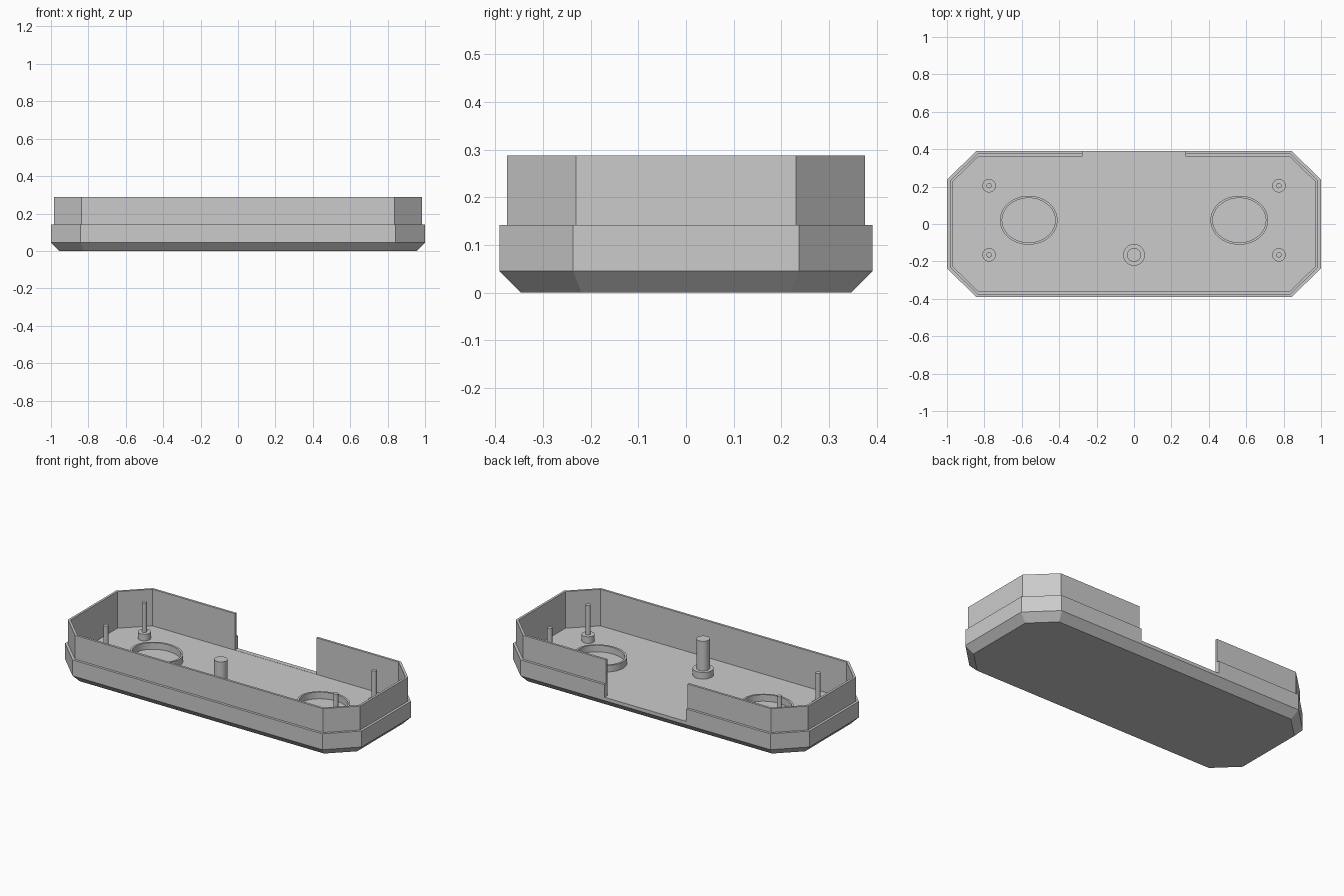
import bpy
import bmesh
import math

cube = bpy.data.objects.get("Cube")
if cube:
    bpy.data.objects.remove(cube, do_unlink=True)

grey = bpy.data.materials.new("plain grey")
grey.use_nodes = True
colour = (0.6, 0.6, 0.6, 1)
grey.diffuse_color = colour
grey.node_tree.nodes["Principled BSDF"].inputs["Base Color"].default_value = colour

HALF_X, HALF_Y = 1.0, 0.391
FLOOR, LEDGE, RIM = 0.065, 0.142, 0.288
BASE_TOP = 0.105


def octagon(inset, z):
    """Chamfered rectangle outline, moved inwards by an even distance."""
    x, y = HALF_X - inset, HALF_Y - inset
    shift = inset * math.tan(math.pi / 8)
    cx, cy = 0.842 - shift, 0.237 - shift
    quarter = [(x, cy), (cx, y)]
    pts = quarter + [(-a, b) for a, b in reversed(quarter)]
    pts += [(-a, -b) for a, b in pts]
    return [(a, b, z) for a, b in pts]


def ellipse(centre, rx, ry, z, sides=48):
    angles = [2 * math.pi * i / sides for i in range(sides)]
    return [(centre[0] + rx * math.cos(a), centre[1] + ry * math.sin(a), z)
            for a in angles]


def loft(name, outlines, smooth=False, closed=False):
    """Skin a stack of outlines; cap the ends, or join last to first."""
    bm = bmesh.new()
    rings = [[bm.verts.new(p) for p in o] for o in outlines]
    pairs = list(zip(rings, rings[1:]))
    if closed:
        pairs.append((rings[-1], rings[0]))
    else:
        bm.faces.new(rings[0])
        bm.faces.new(rings[-1])
    for low, high in pairs:
        for i in range(len(low)):
            j = (i + 1) % len(low)
            bm.faces.new((low[i], low[j], high[j], high[i]))
    bmesh.ops.recalc_face_normals(bm, faces=bm.faces)
    mesh = bpy.data.meshes.new(name)
    bm.to_mesh(mesh)
    bm.free()
    mesh.materials.append(grey)
    obj = bpy.data.objects.new(name, mesh)
    bpy.context.collection.objects.link(obj)
    if smooth:
        bpy.ops.object.select_all(action='DESELECT')
        obj.select_set(True)
        bpy.context.view_layer.objects.active = obj
        bpy.ops.object.shade_smooth_by_angle(angle=math.radians(30))
    return obj


# Tray: bevelled bottom, lower band, stepped upper wall, hollow inside
profile = [(0.044, 0), (0, 0.045), (0, LEDGE), (0.015, LEDGE),
           (0.015, RIM), (0.029, RIM), (0.029, FLOOR)]
tray = loft("tray", [octagon(d, z) for d, z in profile])

# Opening in the back wall
bpy.ops.mesh.primitive_cube_add(size=1, location=(0, 0.42, 0.266))
cutter = bpy.context.object
cutter.name = "back_opening_cutter"
cutter.scale = (0.55, 0.14, 0.4)
cutter.hide_render = True
cutter.data.materials.append(grey)
cut = tray.modifiers.new("back_opening", 'BOOLEAN')
cut.operation = 'DIFFERENCE'
cut.solver = 'EXACT'
cut.object = cutter
bpy.ops.object.select_all(action='DESELECT')
tray.select_set(True)
bpy.context.view_layer.objects.active = tray
bpy.ops.object.modifier_apply(modifier=cut.name)
bpy.data.objects.remove(cutter, do_unlink=True)


def post(name, centre, base_radius, pin_radius):
    """Round foot with a slimmer pin reaching almost to the rim."""
    steps = [(base_radius, FLOOR - 0.01), (base_radius, BASE_TOP),
             (pin_radius, BASE_TOP), (pin_radius, RIM - 0.003)]
    loft(name, [ellipse(centre, r, r, z, 32) for r, z in steps], smooth=True)


# Centre post, corner posts and oval rings
post("centre_post", (0, -0.165), 0.058, 0.037)
for side, sx in (("left", 1), ("right", -1)):
    post("front_post_" + side, (0.775 * sx, -0.165), 0.036, 0.014)
    post("back_post_" + side, (0.775 * sx, 0.205), 0.036, 0.014)
    steps = [(0, FLOOR - 0.01), (0, BASE_TOP),
             (0.012, BASE_TOP), (0.012, FLOOR - 0.01)]
    loft("oval_ring_" + side,
         [ellipse((0.563 * sx, 0.02), 0.154 - d, 0.131 - d, z) for d, z in steps],
         smooth=True, closed=True)
